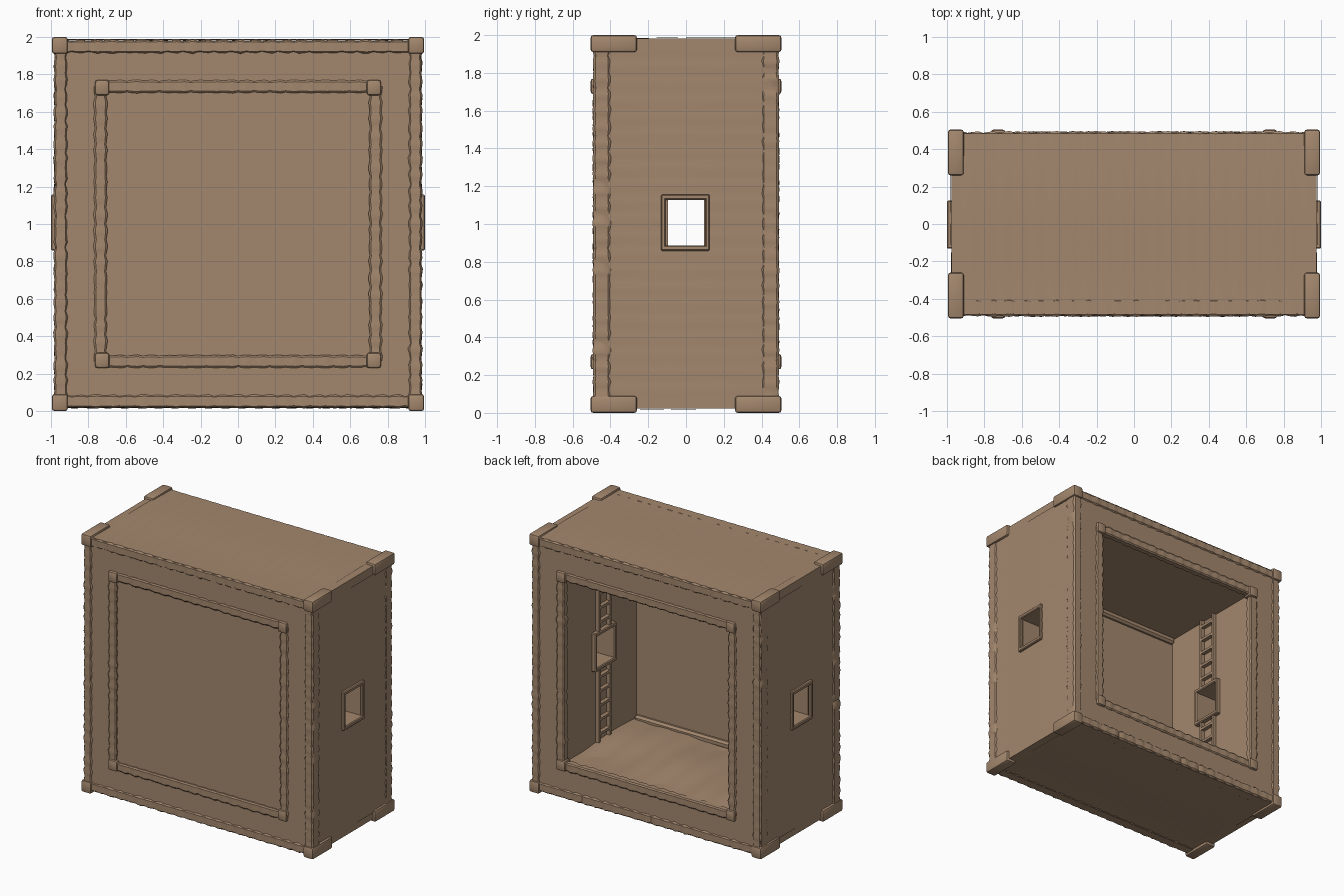
import bpy, bmesh, math, random
from mathutils import Vector

random.seed(4)
if "Cube" in bpy.data.objects:
    bpy.data.objects.remove(bpy.data.objects["Cube"])

wood = bpy.data.materials.new("warm wood")
wood.use_nodes = True
COLOUR = (0.37, 0.245, 0.155, 1)
wood.diffuse_color = COLOUR
wood.node_tree.nodes["Principled BSDF"].inputs["Base Color"].default_value = COLOUR


def finish(name, bm, smooth=False):
    bmesh.ops.recalc_face_normals(bm, faces=bm.faces)
    mesh = bpy.data.meshes.new(name)
    bm.to_mesh(mesh)
    bm.free()
    mesh.materials.append(wood)
    ob = bpy.data.objects.new(name, mesh)
    bpy.context.collection.objects.link(ob)
    if smooth:
        bpy.ops.object.select_all(action='DESELECT')
        ob.select_set(True)
        bpy.context.view_layer.objects.active = ob
        bpy.ops.object.shade_smooth_by_angle(angle=math.radians(35))
    return ob


def add_box(bm, lo, hi):
    """Axis-aligned box between two corners."""
    lo, hi = Vector(lo), Vector(hi)
    verts = bmesh.ops.create_cube(bm, size=1)["verts"]
    for v in verts:
        v.co = (lo + hi) / 2 + v.co * (hi - lo)
    return verts


def box(name, lo, hi, bevel=0.0, segments=1):
    bm = bmesh.new()
    add_box(bm, lo, hi)
    if bevel:
        bmesh.ops.bevel(bm, geom=bm.edges[:], offset=bevel, segments=segments,
                        profile=0.5, affect='EDGES')
    return finish(name, bm, segments > 1)


def rough_rail(name, lo, hi, axis, wobble=0.004):
    """Hand-hewn bar: a chamfered section swept along an axis with uneven rings."""
    lo, hi = Vector(lo), Vector(hi)
    mid, half = (lo + hi) / 2, (hi - lo) / 2
    a, b = [i for i in range(3) if i != axis]
    count = int(half[axis] * 2 / 0.028)
    bm = bmesh.new()
    rings = []
    for i in range(count + 1):
        wave = wobble * math.sin(i * 2.1) + random.uniform(-wobble, wobble) * 0.6
        ring = []
        for k in range(8):
            c, s = math.cos((k + .5) * math.pi / 4), math.sin((k + .5) * math.pi / 4)
            p = mid.copy()
            p[axis] = lo[axis] + 2 * half[axis] * i / count
            # pull the octagon out towards a chamfered rectangle
            ca = max(-1, min(1, c * 1.9)) if abs(c) > .5 else c * 1.9
            sb = max(-1, min(1, s * 1.9)) if abs(s) > .5 else s * 1.9
            p[a] += ca * (half[a] + wave)
            p[b] += sb * (half[b] + wave * 0.6)
            ring.append(bm.verts.new(p))
        rings.append(ring)
    for r, q in zip(rings, rings[1:]):
        for k in range(8):
            bm.faces.new((r[k], r[k - 1], q[k - 1], q[k]))
    bm.faces.new(rings[0])
    bm.faces.new(rings[-1])
    return finish(name, bm, True)


# Hollow shell: solid block with the room and the side windows cut through
shell = box("shell", (-.975, -.483, .022), (.975, .483, 1.982))
cutters = [box("room_cutter", (-.72, -.6, .28), (.72, .6, 1.72)),
           box("window_cutter", (-1.2, -.11, .885), (1.2, .105, 1.13))]
for cutter in cutters:
    cutter.hide_render = True
    mod = shell.modifiers.new("cut", 'BOOLEAN')
    mod.operation, mod.solver, mod.object = 'DIFFERENCE', 'EXACT', cutter
    bpy.ops.object.select_all(action='DESELECT')
    bpy.context.view_layer.objects.active = shell
    shell.select_set(True)
    bpy.ops.object.modifier_apply(modifier=mod.name)
    bpy.data.objects.remove(cutter)

# Front panel closing the room, with a sill and a lintel behind it
box("front_panel", (-.73, -.475, .27), (.73, -.42, 1.73))
box("inner_sill", (-.72, -.43, .27), (.72, -.385, .325), .015)
box("inner_lintel", (-.72, -.43, 1.675), (.72, -.385, 1.73), .015)

# Uneven floor
bm = bmesh.new()
bmesh.ops.create_grid(bm, x_segments=40, y_segments=24, size=1)
for v in bm.verts:
    x, y = v.co.x * .72, v.co.y * .46
    ripple = .006 * math.sin(9 * x + 2) * math.cos(7 * y) + .003 * math.sin(31 * x)
    v.co = (x, y, .293 + ripple + .012 * math.cos(6 * y + 2 * x))
finish("floor", bm, True)

# Slightly rippled planking on the top and the two sides
def planking(name, place, hole=False):
    bm = bmesh.new()
    bmesh.ops.create_grid(bm, x_segments=72, y_segments=20, size=1)
    if hole:
        gone = [f for f in bm.faces if abs(f.calc_center_median().x) < .14
                and abs(f.calc_center_median().y) < .25]
        bmesh.ops.delete(bm, geom=gone, context='FACES')
    for v in bm.verts:
        u, w = v.co.x * .925, v.co.y * .483
        v.co = place(u, w, .003 * math.sin(6 * w + .6) + .001 * math.sin(70 * u))
    ob = finish(name, bm, True)
    return ob


planking("top_planking", lambda u, w, h: (u, w, 1.986 + h))
planking("bottom_planking", lambda u, w, h: (u, w, .018 - h)).data.flip_normals()
for side, label in ((1, "left"), (-1, "right")):
    ob = planking(label + "_planking", lambda u, w, h: (side * (.979 + h), w, u + 1), True)
    if ob.data.polygons[0].normal.x * side < 0:
        ob.data.flip_normals()

for fb, end in ((-1, "front"), (1, "back")):
    # Rails around the outer edge and around the opening
    for label, c, w, near, far in (("outer", .948, .035, .40, .492),
                                   ("opening", .735, .033, .44, .492)):
        y0, y1 = sorted((fb * near, fb * far))
        for s, where in ((-1, "lower"), (1, "upper")):
            z = 1 + s * c
            rough_rail(f"{end}_{where}_{label}_rail", (-c, y0, z - w), (c, y1, z + w), 0)
        for s, where in ((-1, "right"), (1, "left")):
            x = s * c
            rough_rail(f"{end}_{where}_{label}_rail", (x - w, y0, 1 - c), (x + w, y1, 1 + c), 2)
    # Corner caps, long on the outside and short around the opening
    for sx in (-1, 1):
        for sz in (-1, 1):
            for label, inner, outer, near in (("outer", .91, 1.0, .26), ("opening", .688, .77, .43)):
                xs = sorted((sx * inner, sx * (outer - .005)))
                ys = sorted((fb * near, fb * .505))
                zs = sorted((1 + sz * inner, 1 + sz * outer))
                box(f"{end}_{label}_corner_cap", *zip(xs, ys, zs), .014, 2)

for s, label in ((-1, "right"), (1, "left")):
    # Window frames, outside and inside
    for where, x0, x1 in (("outer", .96, 1.0), ("inner", .685, .74)):
        xs = sorted((s * x0, s * x1))
        bars = (((-.132, .125), (.858, .887)), ((-.132, .125), (1.128, 1.157)),
                ((-.132, -.108), (.858, 1.157)), ((.103, .125), (.858, 1.157)))
        for ys, zs in bars:
            box(f"{label}_{where}_window_frame", *zip(xs, ys, zs), .006)
    # Ladders above and below the window
    xs = sorted((s * .69, s * .72))
    bm = bmesh.new()
    for z0, z1 in ((.29, .86), (1.155, 1.72)):
        for y in (-.075, .06):
            add_box(bm, *zip(xs, (y, y + .018), (z0, z1)))
        for i in range(5):
            z = z0 + .06 + i * .11
            add_box(bm, *zip(xs, (-.065, .068), (z, z + .02)))
    finish(label + "_ladder", bm)
